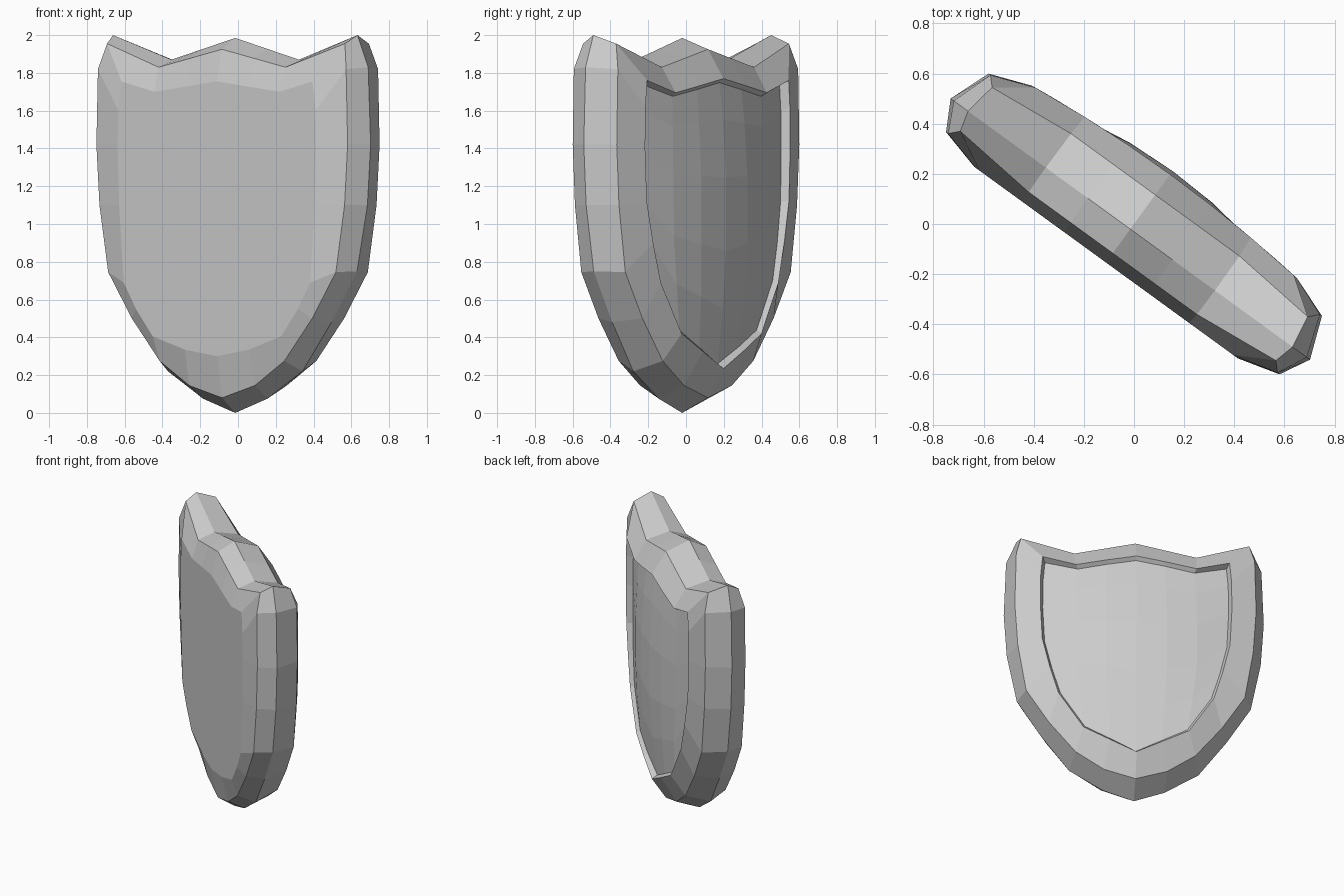
import bpy, bmesh, math

if "Cube" in bpy.data.objects:
    bpy.data.objects.remove(bpy.data.objects["Cube"])

# Half outlines (u across, z up) from top centre, round the side, to bottom tip
FRONT_FLAT = [(0, 1.755), (.41, 1.70), (.625, 1.755), (.645, 1.6), (.65, 1.42), (.64, 1.1),
              (.61, .69), (.53, .55), (.42, .405), (.21, .335), (0, .30)]
BEVEL = [(0, 1.925), (.415, 1.83), (.778, 1.955), (.812, 1.82), (.822, 1.42), (.802, 1.1),
         (.745, .745), (.59, .5), (.408, .275), (.215, .145), (0, .08)]
MIDDLE = [(0, 1.985), (.417, 1.87), (.80, 2.0), (.87, 1.83), (.886, 1.42), (.865, 1.1),
          (.797, .75), (.63, .48), (.44, .22), (.21, .075), (0, 0)]
RIM = [(0, 1.77), (.41, 1.695), (.637, 1.76), (.65, 1.62), (.653, 1.4), (.64, 1.12),
       (.59, .9), (.53, .69), (.36, .42), (.18, .325), (0, .235)]


def refine(o):
    a, b = o[0], o[1]
    return [a, ((a[0] + b[0]) / 2, (a[1] + b[1]) / 2)] + o[1:]


def rim_v(u, z):
    return .207 + .038 * (1 - (u / .655) ** 2)


def dome_v(u, z):
    return .155 + .11 * (1 - (u / .66) ** 2) * (1 - .55 * ((z - 1.05) / .8) ** 2)


bm = bmesh.new()


def ring(half, depth):
    half = refine(half)
    pts = half + [(-u, z) for u, z in half[-2:0:-1]]
    n = len(half)
    out = []
    for i, (u, z) in enumerate(pts):
        v = depth(u, z) if callable(depth) else depth
        if abs(depth if not callable(depth) else 0) == .144 and abs(u) == .778:
            v *= .75          # top corners are pinched
        out.append(bm.verts.new((u, v, z)))
    return out


def bridge(a, b):
    for i in range(len(a)):
        j = (i + 1) % len(a)
        bm.faces.new((a[i], a[j], b[j], b[i]))


# Shield body: flat front, bevelled edge, raised rim, recess wall
inner = [(u * .97, 1.05 + (z - 1.05) * .97) for u, z in RIM]
rings = [ring(FRONT_FLAT, -.19), ring(BEVEL, -.144), ring(MIDDLE, -.025),
         ring(BEVEL, .144), ring(RIM, rim_v), ring(inner, dome_v)]
for a, b in zip(rings, rings[1:]):
    bridge(a, b)
bm.faces.new(rings[0])

# Domed back panel: grid of columns and rows inside the recess
p = refine(inner)
top, bottom, rows = p[0:4], [p[11], p[10], p[9], p[8]], p[3:9]
grid = []
for u_side, z_side in rows:
    t = (rows[0][1] - z_side) / (rows[0][1] - rows[-1][1])
    line = []
    for k in range(-3, 4):
        (ut, zt), (ub, zb) = top[abs(k)], bottom[abs(k)]
        frac = ut / top[3][0] * (1 - t) + ub / bottom[3][0] * t
        u = math.copysign(frac * u_side, k)
        z = zt * (1 - t) + zb * t
        line.append(bm.verts.new((u, dome_v(u, z), z)))
    grid.append(line)
for a, b in zip(grid, grid[1:]):
    for i in range(6):
        bm.faces.new((a[i], a[i + 1], b[i + 1], b[i]))
# close the tip under the lowest row is part of the grid; weld the seams
bmesh.ops.remove_doubles(bm, verts=bm.verts[:], dist=.0005)
bmesh.ops.recalc_face_normals(bm, faces=bm.faces[:])

mesh = bpy.data.meshes.new("shield")
bm.to_mesh(mesh)
bm.free()
shield = bpy.data.objects.new("shield", mesh)
bpy.context.collection.objects.link(shield)
shield.rotation_euler.z = math.radians(-36)
